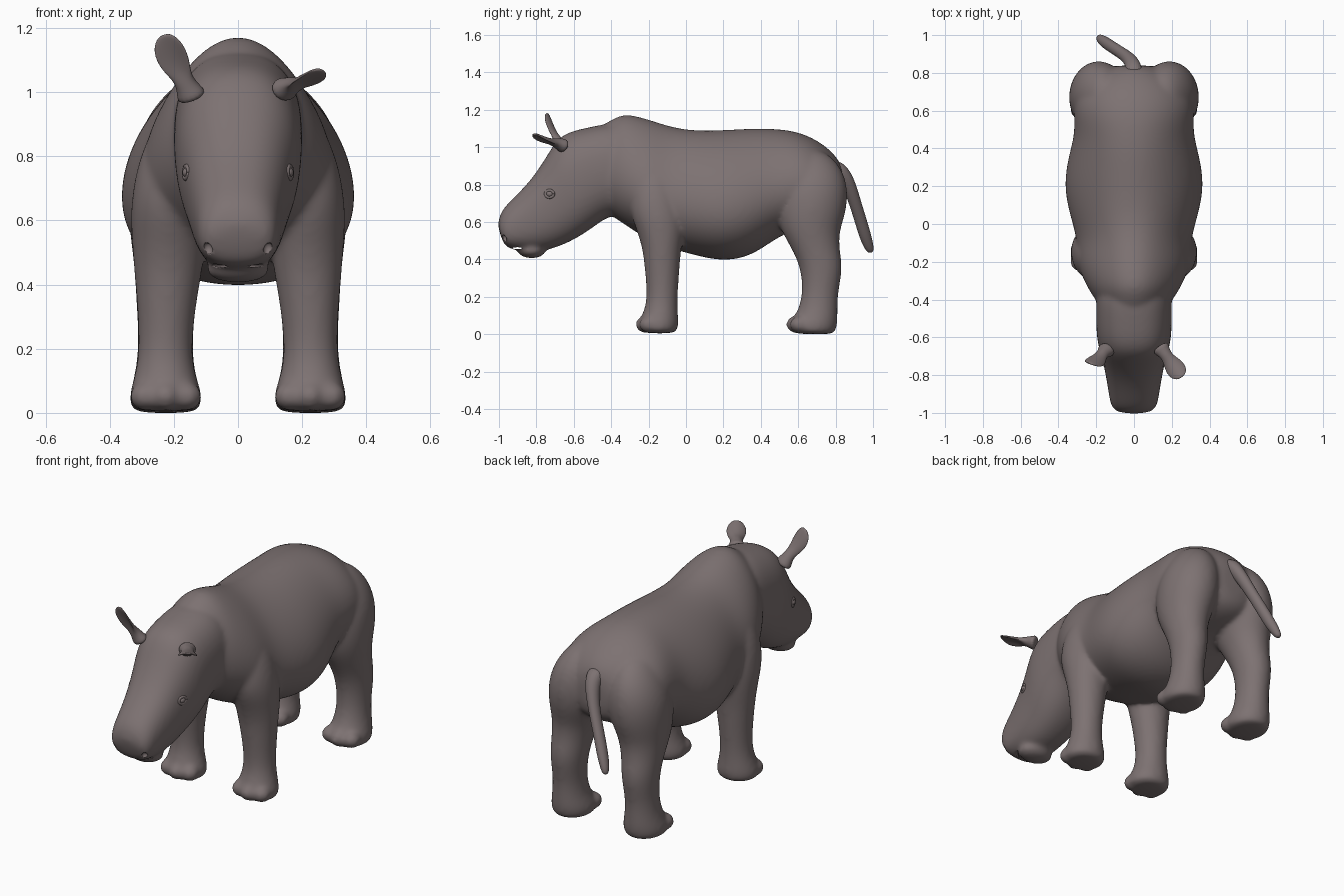
import bpy, bmesh, math
from mathutils import Vector, Matrix

if "Cube" in bpy.data.objects:
    bpy.data.objects.remove(bpy.data.objects["Cube"])

V = Vector
skin = bpy.data.materials.new("grey brown skin")
skin.diffuse_color = (0.205, 0.168, 0.168, 1)
skin.use_nodes = True
skin.node_tree.nodes["Principled BSDF"].inputs["Base Color"].default_value = skin.diffuse_color


def section(c, u, v, n=2.0, egg=0.0, bend=0.0, count=24):
    """Superellipse ring round c with half axes u and v."""
    pts = []
    for i in range(count):
        a = 2 * math.pi * i / count
        ca, sa = math.cos(a), math.sin(a)
        p = math.copysign(abs(ca) ** (2 / n), ca)
        q = math.copysign(abs(sa) ** (2 / n), sa)
        pts.append(c + u * (p * (1 - egg * sa)) + v * (q + bend * p * p))
    return pts


def loft(bm, rings):
    """Skin a list of rings and close both ends."""
    rows = [[bm.verts.new(p) for p in r] for r in rings]
    for a, b in zip(rows, rows[1:]):
        for i in range(len(a)):
            j = (i + 1) % len(a)
            bm.faces.new((a[i], a[j], b[j], b[i]))
    bm.faces.new(rows[0][::-1])
    bm.faces.new(rows[-1])


def ball(bm, c, r, rot=None):
    m = Matrix.Translation(V(c)) @ (rot or Matrix()) @ Matrix.Diagonal((*r, 1))
    bmesh.ops.create_uvsphere(bm, u_segments=20, v_segments=12, radius=1, matrix=m)


def make(name, bm):
    bmesh.ops.recalc_face_normals(bm, faces=bm.faces)
    me = bpy.data.meshes.new(name)
    bm.to_mesh(me)
    bm.free()
    me.materials.append(skin)
    ob = bpy.data.objects.new(name, me)
    bpy.context.collection.objects.link(ob)
    return ob


def bake(ob):
    """Replace the mesh by its modified version and shade it smooth."""
    dg = bpy.context.evaluated_depsgraph_get()
    me = bpy.data.meshes.new_from_object(ob.evaluated_get(dg))
    ob.modifiers.clear()
    ob.data = me
    me.shade_smooth()
    if not me.materials:
        me.materials.append(skin)


bm = bmesh.new()

# torso: y, top, bottom, half width, egg
torso = [(-.5, 1.08, .74, .12, .1), (-.44, 1.122, .67, .175, .15), (-.38, 1.158, .62, .215, .2),
         (-.32, 1.182, .58, .25, .25), (-.2, 1.15, .50, .298, .28), (-.08, 1.108, .455, .292, .25),
         (.05, 1.088, .42, .335, .22), (.2, 1.092, .385, .366, .22), (.35, 1.102, .415, .345, .2),
         (.47, 1.1, .505, .312, .15), (.58, 1.088, .56, .318, .1), (.68, 1.05, .58, .312, .1),
         (.76, .995, .6, .255, .1), (.82, .93, .64, .15, .1), (.84, .86, .7, .08, 0)]
loft(bm, [section(V((0, y, (t + b) / 2)), V((w, 0, 0)), V((0, 0, (t - b) / 2)), 2.05, e)
          for y, t, b, w, e in torso])

# neck and head: top y z, bottom y z, half width
head = [(-.34, 1.12, -.28, .64, .19), (-.42, 1.128, -.34, .63, .2), (-.52, 1.106, -.41, .635, .2),
        (-.62, 1.085, -.49, .575, .2), (-.69, 1.045, -.57, .52, .193),
        (-.75, .94, -.66, .475, .168), (-.83, .82, -.74, .45, .152),
        (-.925, .725, -.81, .443, .137), (-.985, .665, -.88, .448, .128),
        (-1.005, .60, -.94, .455, .113), (-1.0, .56, -.975, .48, .08)]
loft(bm, [section(V((0, (a + c) / 2, (b + d) / 2)), V((w, 0, 0)),
                  V((0, a - c, b - d)) / 2, 2.35) for a, b, c, d, w in head])
ball(bm, (0, -.825, .447), (.1, .075, .04))  # lower lip

# legs: z, inner x, outer x, front y, back y
front = [(.92, .12, .25, -.25, -.1), (.8, .11, .308, -.29, -.05), (.66, .1, .335, -.305, -.01),
         (.55, .1, .332, -.26, -.01), (.45, .11, .324, -.23, -.028), (.35, .13, .315, -.22, -.035),
         (.2, .147, .306, -.205, -.047), (.12, .135, .32, -.225, -.045),
         (.06, .112, .338, -.255, -.04), (.025, .112, .338, -.255, -.045), (.005, .135, .315, -.22, -.06)]
hind = [(.99, .1, .2, .58, .73), (.9, .05, .285, .53, .83), (.78, .03, .34, .49, .868),
        (.65, .04, .346, .48, .857), (.55, .08, .335, .51, .818), (.45, .115, .322, .57, .82),
        (.35, .13, .317, .615, .84), (.22, .145, .308, .625, .81), (.12, .135, .32, .6, .81),
        (.06, .112, .338, .55, .81), (.02, .115, .338, .545, .80), (0, .135, .315, .6, .79)]
for s in (1, -1):
    for leg in (front, hind):
        loft(bm, [section(V((s * (a + b) / 2, (c + d) / 2, z)), V((s * (b - a) / 2, 0, 0)),
                          V((0, (d - c) / 2, 0)), 2.0) for z, a, b, c, d in leg])
        toe_y = leg[-3][3]
        for dx, dy in ((-.066, .055), (0, .035), (.066, .055)):  # three toes
            ball(bm, (s * .225 + dx, toe_y + dy, .052), (.046, .05, .044))

# blend everything into one soft skin
body = make("body", bm)
body.modifiers.new("round", 'SUBSURF').levels = 2
rm = body.modifiers.new("blend", 'REMESH')
rm.mode, rm.voxel_size = 'VOXEL', 0.011
sm = body.modifiers.new("soften", 'SMOOTH')
sm.factor, sm.iterations = .5, 15
ds = body.modifiers.new("refill", 'DISPLACE')
ds.strength, ds.mid_level = .0015, 0
bake(body)

# tail: centre point and radius
tail = [(0, .77, .92, .05), (0, .835, .865, .042), (-.025, .875, .79, .035), (-.065, .905, .70, .031),
        (-.11, .933, .61, .031), (-.15, .96, .52, .031), (-.178, .98, .46, .024),
        (-.185, .99, .435, .012)]
bm = bmesh.new()
loft(bm, [section(V((x, y, z)), V((r, 0, 0)), V((0, r, r * .3))) for x, y, z, r in tail])
ob = make("tail", bm)
ob.modifiers.new("round", 'SUBSURF').levels = 2
bake(ob)

# eyes with lids, set on the skin
eyes, cut = bmesh.new(), bmesh.new()
for s in (1, -1):
    _, hit, nor, _ = body.ray_cast(V((s, -.73, .75)), V((-s, 0, 0)))
    rot = nor.to_track_quat('Z', 'Y').to_matrix().to_4x4()
    ball(eyes, hit - nor * .004, (.019, .016, .014), rot)
    side = rot.to_3x3()
    rings = []
    for k in range(20):
        a = 2 * math.pi * k / 20
        d = side @ V((math.cos(a), math.sin(a), 0))
        c = hit + side @ V((.023 * math.cos(a), .019 * math.sin(a), -.001))
        rings.append(section(c, d * .008, nor * .006, count=8))
    rings.append(rings[0])
    loft(eyes, rings)
    # nostril hollows
    _, hit, nor, _ = body.ray_cast(V((s * .094, -2, .512)), V((0, 1, 0)))
    ball(cut, hit, (.015, .015, .02))
make("eyes", eyes).data.shade_smooth()

# mouth slit
ball(cut, (0, -.9, .46), (.13, .03, .006))
cutter = make("mouth_and_nostril_cutter", cut)
cutter.hide_render = True
bo = body.modifiers.new("cut", 'BOOLEAN')
bo.operation, bo.object, bo.solver = 'DIFFERENCE', cutter, 'EXACT'
bake(body)
bpy.data.objects.remove(cutter)


def ear(name, base, tip, facing):
    """Cupped leaf on a short stalk, hollow towards facing."""
    bm = bmesh.new()
    base, tip = V(base), V(tip)
    ax = tip - base
    u = ax.cross(V(facing)).normalized()
    v = u.cross(ax).normalized()
    rings = []
    for t, w, h, bend in ((-.2, .055, .045, 0), (0, .038, .032, 0), (.18, .031, .024, .2),
                          (.35, .04, .013, 1.2), (.55, .052, .009, 2), (.78, .052, .008, 2),
                          (.94, .036, .007, 1), (1.01, .015, .005, 0)):
        rings.append(section(base + ax * t, u * w, v * h, 2, 0, bend, 16))
    loft(bm, rings)
    ob = make(name, bm)
    ob.modifiers.new("round", 'SUBSURF').levels = 2
    bake(ob)


ear("left_ear", (-.155, -.675, 1.01), (-.23, -.74, 1.178), (-.3, -1, -.2))
ear("right_ear", (.155, -.675, 1.015), (.252, -.81, 1.07), (.4, -.6, -1))
